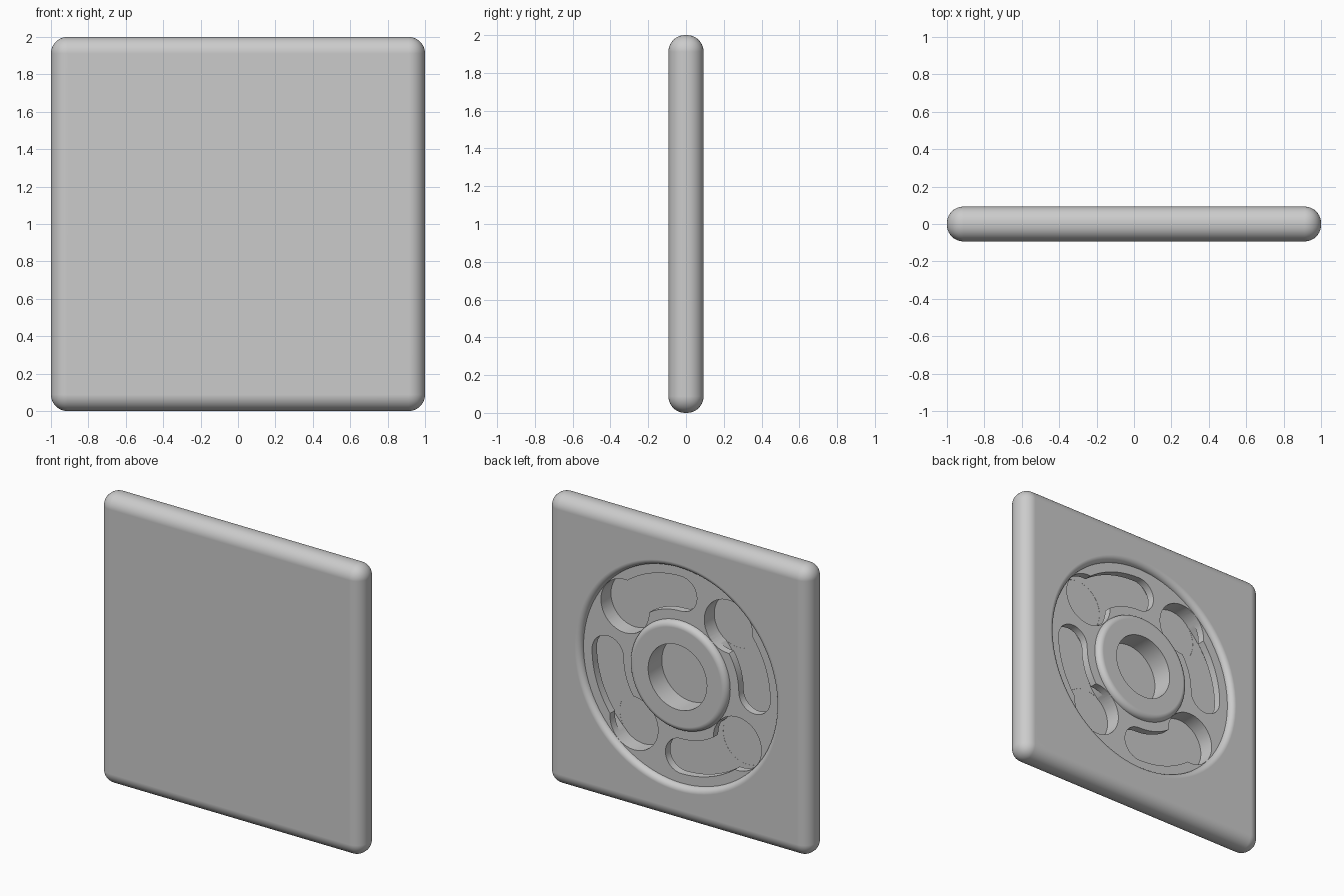
import bpy, bmesh
from math import sin, cos, pi, radians

cube = bpy.data.objects.get("Cube")
if cube:
    bpy.data.objects.remove(cube, do_unlink=True)

HALF = 0.093         # half thickness of the panel
RECESS = 0.053       # depth position of the ring floor
POCKET = -0.056      # depth position of bore and pocket floors
HUB_R, RING_R = 0.375, 0.745
MID_R = (HUB_R + RING_R) / 2
FILLET = HALF - RECESS


def make_object(name, bm):
    bmesh.ops.recalc_face_normals(bm, faces=bm.faces[:])
    mesh = bpy.data.meshes.new(name)
    bm.to_mesh(mesh)
    bm.free()
    obj = bpy.data.objects.new(name, mesh)
    bpy.context.collection.objects.link(obj)
    return obj


def prism(name, outline, y0, y1):
    """Extrude an outline, given as seen from the back, along y."""
    bm = bmesh.new()
    face = bm.faces.new([bm.verts.new((-u, y0, w + 1)) for u, w in outline])
    geom = bmesh.ops.extrude_face_region(bm, geom=[face])["geom"]
    verts = [g for g in geom if isinstance(g, bmesh.types.BMVert)]
    bmesh.ops.translate(bm, verts=verts, vec=(0, y1 - y0, 0))
    return make_object(name, bm)


def arc(cx, cy, r, a0, a1, n):
    return [(cx + r * cos(a0 + (a1 - a0) * i / n), cy + r * sin(a0 + (a1 - a0) * i / n))
            for i in range(n + 1)]


def curved_slot(a0, a1, half):
    """Slot with round ends that follows the ring from angle a0 to a1."""
    end0 = (MID_R * cos(a0), MID_R * sin(a0))
    end1 = (MID_R * cos(a1), MID_R * sin(a1))
    return (arc(0, 0, MID_R + half, a0, a1, 20)[:-1]
            + arc(*end1, half, a1, a1 + pi, 20)[:-1]
            + arc(0, 0, MID_R - half, a1, a0, 20)[:-1]
            + arc(*end0, half, a0 + pi, a0 + 2 * pi, 20)[:-1])


def lathe(name, profile, steps=96):
    """Turn a closed (radius, y) profile around the panel's axis."""
    bm = bmesh.new()
    rings = [[bm.verts.new((r * cos(2 * pi * i / steps), y, 1 + r * sin(2 * pi * i / steps)))
              for r, y in profile] for i in range(steps)]
    n = len(profile)
    for i in range(steps):
        a, b = rings[i], rings[(i + 1) % steps]
        for j in range(n):
            k = (j + 1) % n
            bm.faces.new((a[j], a[k], b[k], b[j]))
    return make_object(name, bm)


def apply_modifier(obj, mod):
    bpy.context.view_layer.objects.active = obj
    bpy.ops.object.modifier_apply(modifier=mod.name)


def cut(obj, cutter):
    cutter.hide_render = True
    mod = obj.modifiers.new("cut", 'BOOLEAN')
    mod.operation, mod.solver, mod.object = 'DIFFERENCE', 'EXACT', cutter
    apply_modifier(obj, mod)
    bpy.data.objects.remove(cutter, do_unlink=True)


# Rounded square panel
bm = bmesh.new()
bmesh.ops.create_cube(bm, size=2)
for v in bm.verts:
    v.co.y *= HALF
    v.co.z += 1
panel = make_object("panel", bm)
bevel = panel.modifiers.new("round", 'BEVEL')
bevel.width, bevel.segments, bevel.limit_method = 0.088, 10, 'NONE'
apply_modifier(panel, bevel)

# Ring recess on the back, with rounded hub and rim edges
top = HALF + 0.05
hub_edge = arc(HUB_R - FILLET, RECESS, FILLET, pi / 2, 0, 8)
rim_edge = arc(RING_R + FILLET, RECESS, FILLET, pi, pi / 2, 8)
cut(panel, lathe("recess_cutter", [(HUB_R - FILLET, top)] + hub_edge + rim_edge
                 + [(RING_R + FILLET, top)]))

# Blind bore in the hub
cut(panel, prism("bore_cutter", arc(0, 0, 0.224, 0, 2 * pi, 64)[:-1], POCKET, top))

# Four keyhole pockets: undercut channel, round entry and narrow slot
for i in range(4):
    narrow = radians(90 * i)
    wide = narrow + radians(50)
    cut(panel, prism("channel_cutter", curved_slot(narrow, wide, 0.18), POCKET + 0.001, 0.0))
    entry = arc(MID_R * cos(wide), MID_R * sin(wide), 0.1835, 0, 2 * pi, 48)[:-1]
    cut(panel, prism("entry_cutter", entry, POCKET, RECESS + 0.02))
    cut(panel, prism("slot_cutter", curved_slot(narrow, wide, 0.12), -0.03, RECESS + 0.02))

# Grey finish and smooth shading
grey = bpy.data.materials.new("light_grey")
grey.use_nodes = True
colour = (0.6, 0.6, 0.6, 1)
grey.diffuse_color = colour
grey.node_tree.nodes["Principled BSDF"].inputs["Base Color"].default_value = colour
panel.data.materials.clear()
panel.data.materials.append(grey)
for p in panel.data.polygons:
    p.material_index = 0

bpy.ops.object.select_all(action='DESELECT')
panel.select_set(True)
bpy.context.view_layer.objects.active = panel
bpy.ops.object.shade_smooth_by_angle(angle=radians(30))
normals = panel.modifiers.new("flat_face_normals", 'WEIGHTED_NORMAL')
normals.keep_sharp = True
